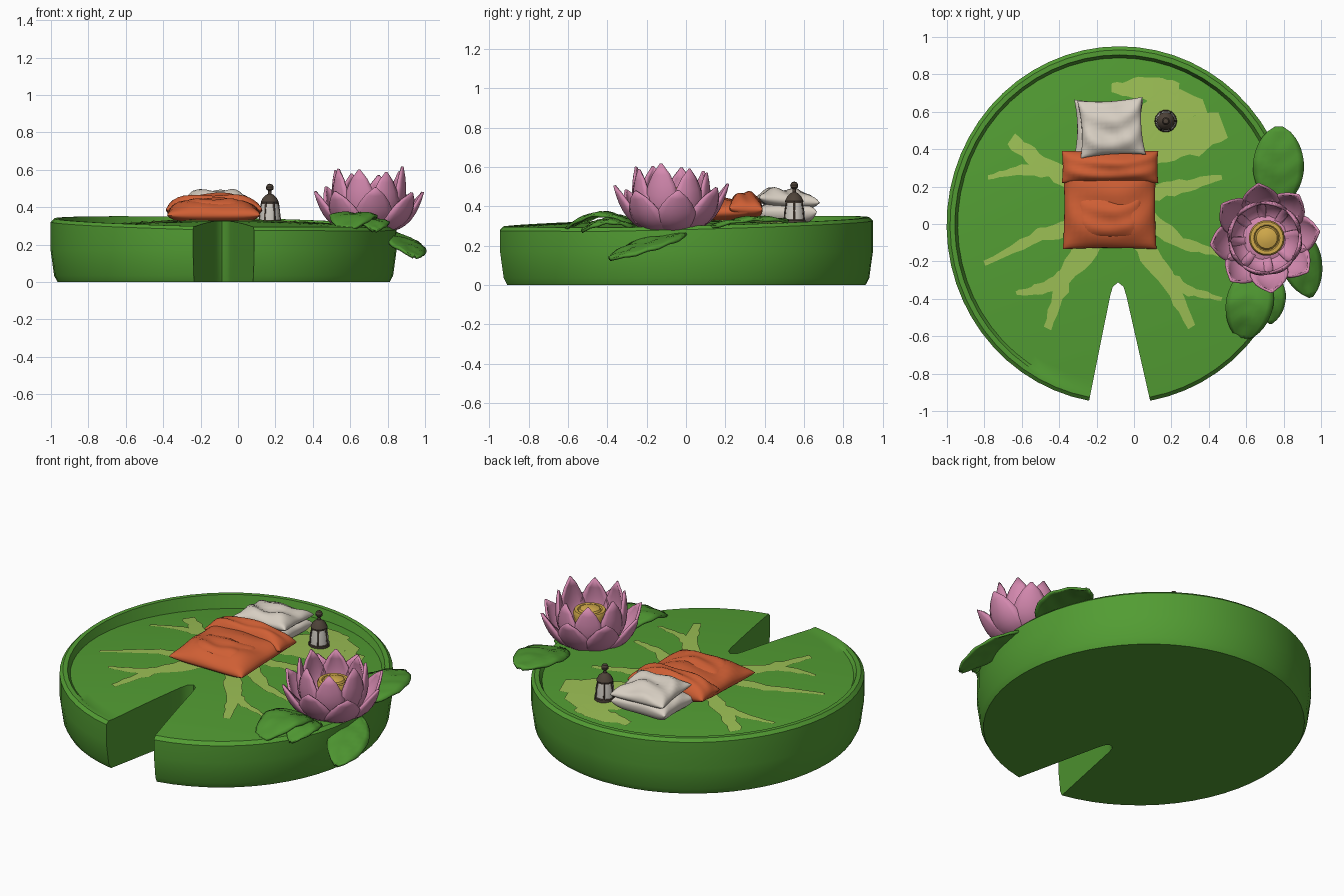
import bpy, bmesh, math, random
from mathutils import Vector
from math import sin, cos, pi, asin

if "Cube" in bpy.data.objects:
    bpy.data.objects.remove(bpy.data.objects["Cube"])

random.seed(4)


def mat(name, col):
    m = bpy.data.materials.new(name)
    m.diffuse_color = (*col, 1)
    m.use_nodes = True
    m.node_tree.nodes["Principled BSDF"].inputs["Base Color"].default_value = m.diffuse_color
    return m


GREEN = mat("pad green", (0.085, 0.335, 0.033))
LIME = mat("vein lime", (0.33, 0.52, 0.09))
LEAF = mat("leaf green", (0.075, 0.30, 0.03))
ORANGE = mat("blanket orange", (0.63, 0.115, 0.035))
CREAM = mat("pillow cream", (0.68, 0.62, 0.54))
PINK = mat("petal pink", (0.66, 0.25, 0.43))
GOLD = mat("stamen gold", (0.64, 0.40, 0.07))
BRONZE = mat("dark bronze", (0.075, 0.055, 0.04))
GLASS = mat("lantern glass", (0.60, 0.57, 0.52))


def finish(name, bm, material, angle=40, solid=0, recalc=True):
    bmesh.ops.remove_doubles(bm, verts=bm.verts, dist=0.0004)
    if recalc:
        bmesh.ops.recalc_face_normals(bm, faces=bm.faces)
    me = bpy.data.meshes.new(name)
    bm.to_mesh(me)
    bm.free()
    me.materials.append(material)
    ob = bpy.data.objects.new(name, me)
    bpy.context.collection.objects.link(ob)
    bpy.ops.object.select_all(action='DESELECT')
    ob.select_set(True)
    bpy.context.view_layer.objects.active = ob
    bpy.ops.object.shade_smooth_by_angle(angle=math.radians(angle))
    if solid:
        s = ob.modifiers.new("thickness", 'SOLIDIFY')
        s.thickness, s.offset = solid, 0
    return ob


def add_grid(bm, f, nu, nv):
    """Quad sheet through f(u, v), with u and v from 0 to 1."""
    p = [[bm.verts.new(f(i / nu, j / nv)) for j in range(nv + 1)] for i in range(nu + 1)]
    for i in range(nu):
        for j in range(nv):
            bm.faces.new((p[i][j], p[i + 1][j], p[i + 1][j + 1], p[i][j + 1]))


def sheets(name, funcs, nu, nv, material, angle=40, solid=0):
    bm = bmesh.new()
    for f in funcs:
        add_grid(bm, f, nu, nv)
    return finish(name, bm, material, angle, solid)


def lathe(name, x, y, profile, material, sides=14, angle=35):
    n = len(profile) - 1

    def f(u, v):
        r, z = profile[round(v * n)]
        return (x + r * cos(2 * pi * u), y + r * sin(2 * pi * u), z)
    return sheets(name, [f], sides, n, material, angle)


# ---- lily pad: domed floor, tapering raised rim, wedge notch at the front
CX, RX, RY = -0.075, 0.925, 0.955


def floor_z(x, y):
    q = max(0, (y - x + CX) / 1.3)
    return 0.33 - 0.042 * (((x - CX) / RX) ** 2 + (y / RY) ** 2) - 0.006 * y - 0.02 * q ** 3


RINGS = [0.001, 0.12, 0.22, 0.325, 0.35, 0.40, 0.5, 0.6, 0.7, 0.8, 0.88, 0.935, 0.952, 0.98, 1.0]


def pad_top(u, v):
    k = round(v * (len(RINGS) - 1))
    r = RINGS[k]
    half = 0.0 if r <= 0.325 else 0.03 * min(1, (r - 0.325) / 0.03) + 0.217 * (r - 0.325)
    a = asin(half / r)
    t = -pi / 2 + a + u * (2 * pi - 2 * a)
    x, y = CX - 0.014 + RX * r * cos(t) + 0.012 * r, RY * r * sin(t) - 0.005 * r
    z = floor_z(x, y)
    if k >= 12:
        rim = 0.320 + 0.025 * sin(t) - 0.02 * cos(t)
        z = max(z, rim) - (0.018 if k == 14 else 0)
    return (x, y, z)


bm = bmesh.new()
add_grid(bm, pad_top, 56, len(RINGS) - 1)
bmesh.ops.remove_doubles(bm, verts=bm.verts, dist=0.003)
# wall in bands, pulled in slightly toward the base
edge = [e for e in bm.edges if e.is_boundary]
for z, s in ((0.17, 1.0), (0.035, 0.98), (0.0, 0.98)):
    new = bmesh.ops.extrude_edge_only(bm, edges=edge)['geom']
    edge = [g for g in new if isinstance(g, bmesh.types.BMEdge) and g.is_boundary]
    for v in (g for g in new if isinstance(g, bmesh.types.BMVert)):
        v.co = ((v.co.x - CX) * s + CX, v.co.y * s, z)
bmesh.ops.contextual_create(bm, geom=edge)
finish("lily_pad", bm, GREEN, 35)

# ---- pale vein markings: tapering ribbons (x, y, half width)
VEINS = [
    [(-0.3, 0.2, .05), (-0.5, 0.33, .04), (-0.66, 0.45, .035)],
    [(-0.4, 0.27, .03), (-0.6, 0.29, .025), (-0.78, 0.25, .012)],
    [(-0.25, 0.0, .05), (-0.5, -0.06, .035), (-0.8, -0.21, .012)],
    [(-0.2, -0.05, .07), (-0.38, -0.3, .045), (-0.46, -0.56, .02)],
    [(-0.34, -0.26, .04), (-0.5, -0.35, .03), (-0.63, -0.37, .012)],
    [(0.0, -0.05, .06), (0.17, -0.28, .04), (0.31, -0.55, .02)],
    [(0.16, -0.26, .03), (0.3, -0.36, .025), (0.47, -0.40, .01)],
    [(0.05, 0.05, .05), (0.25, -0.1, .035), (0.46, -0.16, .015)],
    [(0.0, 0.15, .05), (0.25, 0.2, .035), (0.47, 0.25, .015)],
    [(0.0, 0.34, .05), (0.22, 0.45, .11), (0.48, 0.52, .07)],
    [(0.0, 0.5, .1), (0.17, 0.64, .10), (0.38, 0.63, .05)],
    [(-0.12, 0.73, .02), (0.05, 0.72, .06), (0.24, 0.71, .05)],
]
bm = bmesh.new()
for path in VEINS:
    pts, prev = [], None
    for a, b in zip(path, path[1:]):
        pts += [Vector(a).lerp(Vector(b), k / 6) for k in range(6)]
    pts.append(Vector(path[-1]))
    d = (pts[-1] - pts[0]).xy.normalized()
    for p in pts:
        row = []
        for s in (-1, 1):
            w = s * p.z * random.uniform(0.75, 1.25)
            x, y = p.x - d.y * w, p.y + d.x * w
            row.append(bm.verts.new((x, y, floor_z(x, y) + 0.005)))
        if prev:
            bm.faces.new((prev[0], row[0], row[1], prev[1]))
        prev = row
bm.normal_update()
bmesh.ops.reverse_faces(bm, faces=[f for f in bm.faces if f.normal.z < 0])
finish("pad_veins", bm, LIME, recalc=False)


# ---- soft bedding
def cushion(name, c, h, material, down, pinch=0.08, wrinkle=0.01, tilt=0.0, turn=0.0, power=6):
    def side(s):
        def f(u, v):
            a, b = sin(pi * (u - .5)), sin(pi * (v - .5))
            e = math.sqrt(max(0, (1 - abs(a) ** power) * (1 - abs(b) ** power)))
            x = h[0] * a * (1 - pinch * (1 - b * b))
            y = h[1] * b * (1 - pinch * (1 - a * a))
            z = (h[2] if s > 0 else -down) * e + tilt * b
            if s > 0:
                z += wrinkle * e * (sin(5 * a + 3 * b) + sin(7 * b - 4 * a * a))
            return (c[0] + x * cos(turn) - y * sin(turn), c[1] + x * sin(turn) + y * cos(turn), c[2] + z)
        return f
    return sheets(name, [side(1), side(-1)], 18, 18, material, 50)


cushion("blanket", (-0.13, 0.105, 0.365), (0.25, 0.24, 0.068), ORANGE, 0.045, 0.03, 0.008, 0.008, power=4)
cushion("blanket_foot_lump", (-0.13, 0.04, 0.405), (0.17, 0.11, 0.04), ORANGE, 0.05, 0.0, 0.005, power=3)
cushion("blanket_fold", (-0.128, 0.305, 0.385), (0.258, 0.085, 0.085), ORANGE, 0.06, 0.02, 0.006, -0.004, power=2.6)
cushion("lower_pillow", (-0.135, 0.51, 0.372), (0.185, 0.155, 0.04), CREAM, 0.06, 0.09, 0.005)
cushion("upper_pillow", (-0.12, 0.515, 0.43), (0.175, 0.155, 0.05), CREAM, 0.04, 0.09, 0.009, -0.012, 0.06, 4)

# ---- lantern
LX, LY = 0.17, 0.55
lathe("lantern_base", LX, LY, [(0, .295), (.06, .295), (.06, .328), (.054, .334), (0, .334)], BRONZE)
lathe("lantern_glass", LX, LY, [(0, .33), (.056, .33), (.052, .38), (.042, .43), (0, .43)], GLASS)
lathe("lantern_cap", LX, LY, [(0, .418), (.046, .418), (.048, .428), (.036, .452), (.02, .466), (.01, .472),
                              (.009, .488), (.019, .496), (.021, .508), (.014, .522), (0, .526)], BRONZE)
for k in range(6):
    t = k * pi / 3

    def bar(u, v, t=t):
        r = 0.055 - 0.012 * v
        return (LX + r * cos(t) + .006 * cos(2 * pi * u), LY + r * sin(t) + .006 * sin(2 * pi * u), .325 + .10 * v)
    sheets("lantern_bar", [bar], 5, 2, BRONZE)

# ---- lotus flower: rings of broad cupped petals
FX, FY = 0.70, -0.075


def petal(t, pts, half, lift):
    def f(u, v):
        s = 2 * u - 1
        (r0, z0), (r1, z1), (r2, z2), (r3, z3) = pts
        k = ((1 - v) ** 3, 3 * v * (1 - v) ** 2, 3 * v * v * (1 - v), v ** 3)
        r = k[0] * r0 + k[1] * r1 + k[2] * r2 + k[3] * r3
        z = k[0] * z0 + k[1] * z1 + k[2] * z2 + k[3] * z3 + lift * v
        w = half * (0.25 * (1 - v) + sin(pi * v ** 1.2) ** 0.75 if v < 1 else 0.03)
        r -= 0.3 * w * s * s
        z += 0.15 * w * s * s
        return (FX + r * cos(t) - w * s * sin(t), FY + r * sin(t) + w * s * cos(t), z)
    return f


for name, count, off, pts, half in (
        ("outer_petals", 8, 0.12, [(.03, .28), (.19, .255), (.255, .36), (.29, .495)], .09),
        ("inner_petals", 8, 0.51, [(.03, .29), (.19, .29), (.215, .42), (.185, .60)], .08)):
    sheets(name, [petal(off + 2 * pi * k / count, pts, half, random.uniform(-.03, .02)) for k in range(count)],
           6, 9, PINK, 45, 0.014)
lathe("flower_base", FX, FY, [(0, .27), (.07, .275), (.12, .315), (.06, .335), (0, .335)], PINK)
lathe("stamen_cup", FX + .01, FY, [(0, .31), (.06, .32), (.085, .40), (.096, .465), (.088, .482), (.07, .482),
                                   (.064, .475), (.056, .488), (.03, .497), (0, .5)], GOLD, 18)


# ---- folded, arched leaves around the flower
def leaf(name, base, tip, half, arch, roll=0.0, blunt=0.6):
    base, tip = Vector(base), Vector(tip)
    d = tip - base
    side = Vector((d.y, -d.x, 0)).normalized() + Vector((0, 0, roll))

    def f(u, v):
        s = 2 * u - 1
        w = half * max(0.02, sin(pi * v ** 0.95)) ** blunt
        p = base + d * v + side * (w * s)
        p.z += arch * sin(pi * v) + 0.18 * w * abs(s) - 0.25 * w * s * s + 0.004 * sin(22 * v - 5 * abs(s))
        return p
    sheets(name, [f], 8, 14, LEAF, 30, 0.014)


leaf("back_leaf", (0.77, 0.11, 0.29), (0.775, 0.52, 0.325), 0.135, 0.03, 0, 0.5)
leaf("side_leaf", (0.835, 0.0, 0.262), (0.945, -0.39, 0.135), 0.11, 0.015, 0.22)
leaf("front_leaf", (0.655, -0.24, 0.295), (0.58, -0.615, 0.28), 0.125, 0.075, 0, 0.5)
leaf("front_small_leaf", (0.72, -0.25, 0.285), (0.73, -0.53, 0.275), 0.085, 0.05, 0.1)
